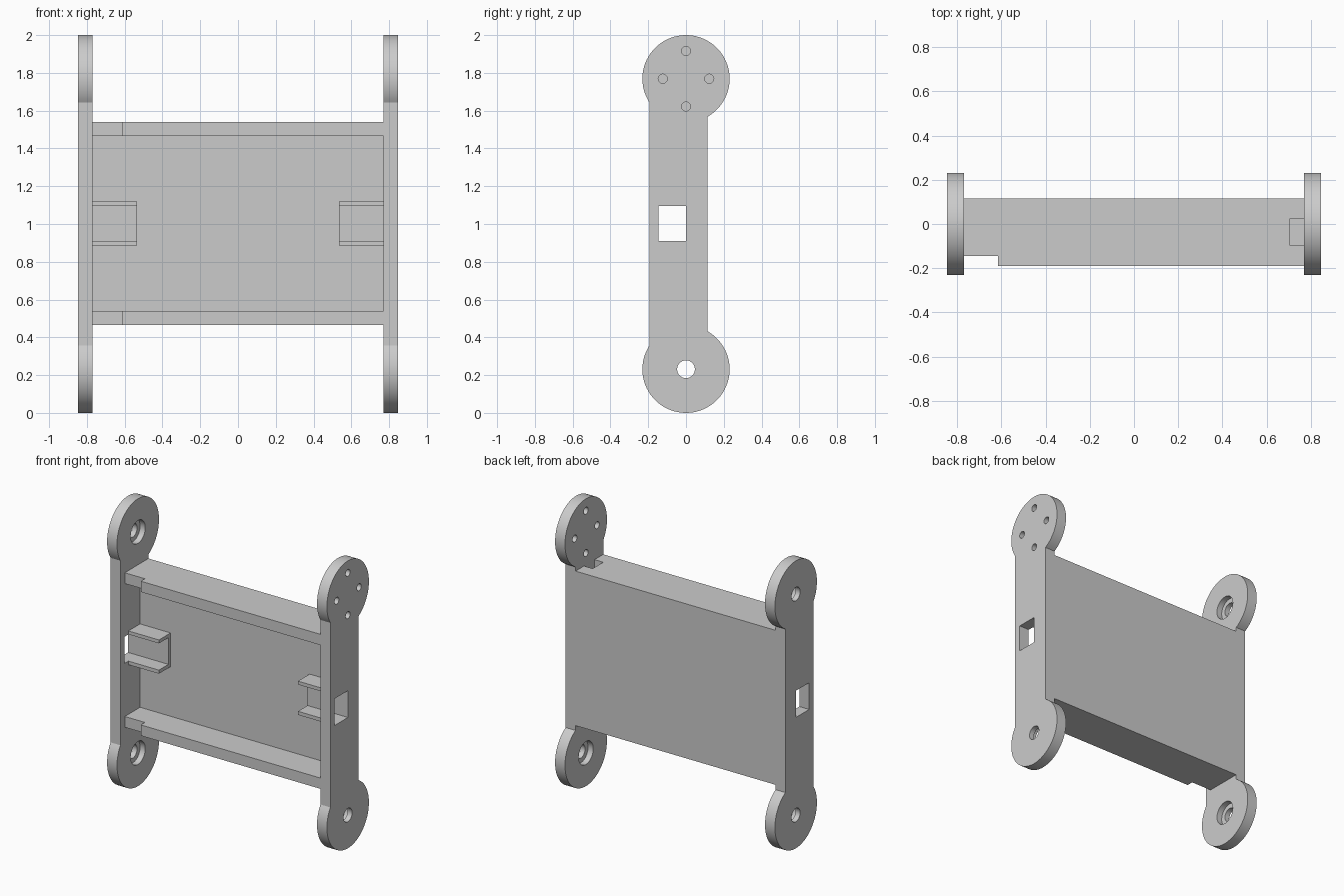
import bpy, bmesh, math
from mathutils import Matrix

cube = bpy.data.objects.get("Cube")
if cube:
    bpy.data.objects.remove(cube, do_unlink=True)

grey = bpy.data.materials.new("light grey")
grey.use_nodes = True
colour = (0.6, 0.6, 0.6, 1)
grey.diffuse_color = colour
grey.node_tree.nodes["Principled BSDF"].inputs["Base Color"].default_value = colour

INNER, OUTER = 0.77, 0.846      # side plate faces
FRONT, BACK = -0.193, 0.115     # strip edges
PANEL = 0.023                   # front face of the back panel
HUB, LOW, HIGH = 0.231, 0.231, 1.769


def finish(bm, name):
    bmesh.ops.recalc_face_normals(bm, faces=bm.faces)
    mesh = bpy.data.meshes.new(name)
    bm.to_mesh(mesh)
    bm.free()
    mesh.materials.append(grey)
    obj = bpy.data.objects.new(name, mesh)
    bpy.context.collection.objects.link(obj)
    return obj


def prism(name, outline, x0, x1):
    """Extrude a (y, z) outline along x."""
    bm = bmesh.new()
    face = bm.faces.new([bm.verts.new((x0, y, z)) for y, z in outline])
    new = bmesh.ops.extrude_face_region(bm, geom=[face])["geom"]
    verts = [v for v in new if isinstance(v, bmesh.types.BMVert)]
    bmesh.ops.translate(bm, verts=verts, vec=(x1 - x0, 0, 0))
    return finish(bm, name)


def box(name, x, y, z):
    return prism(name, [(y[0], z[0]), (y[1], z[0]), (y[1], z[1]), (y[0], z[1])], *x)


def rod(name, x, y, z, radius):
    steps = 48
    ring = [(y + radius * math.cos(i * math.tau / steps),
             z + radius * math.sin(i * math.tau / steps)) for i in range(steps)]
    return prism(name, ring, *x)


def cut(target, cutters):
    for c in cutters:
        mod = target.modifiers.new("cut", "BOOLEAN")
        mod.operation, mod.solver, mod.object = "DIFFERENCE", "EXACT", c
    bpy.context.view_layer.update()
    graph = bpy.context.evaluated_depsgraph_get()
    mesh = bpy.data.meshes.new_from_object(target.evaluated_get(graph))
    target.modifiers.clear()
    target.data = mesh
    for c in cutters:
        bpy.data.objects.remove(c, do_unlink=True)


def plate_outline():
    """A straight strip with a round hub at each end."""
    a0 = math.asin(-math.sqrt(HUB**2 - BACK**2) / HUB)
    a1 = math.pi + math.asin(math.sqrt(HUB**2 - FRONT**2) / HUB)
    n = 56
    arc = [a0 + (a1 - a0) * i / n for i in range(n + 1)]
    top = [(HUB * math.cos(a), HIGH + HUB * math.sin(a)) for a in arc]
    return top + [(y, LOW + HIGH - z) for y, z in reversed(top)]


# Side plates with pivot bores, cable windows and a screw pattern
for side, name in ((1, "left_side_plate"), (-1, "right_side_plate")):
    plate = prism(name, plate_outline(), side * INNER, side * OUTER)
    through = (side * (INNER - 0.05), side * (OUTER + 0.05))
    recess = (side * (INNER - 0.05), side * (INNER + 0.04))
    cutters = [box("cutter", through, (-0.146, 0), (0.91, 1.096))]
    for z in ((LOW,) if side > 0 else (LOW, HIGH)):
        cutters += [rod("cutter", through, 0, z, 0.047),
                    rod("cutter", recess, 0, z, 0.08)]
    if side > 0:
        for dy, dz in ((0.123, 0), (-0.123, 0), (0, 0.147), (0, -0.147)):
            cutters.append(rod("cutter", through, dy, HIGH + dz, 0.024))
    cut(plate, cutters)

# Back panel
box("back_panel", (-INNER, INNER), (PANEL, BACK), (0.465, 1.54))

# Top and bottom walls, stepped back at the right end
for name, z in (("bottom_wall", (0.465, 0.54)), ("top_wall", (1.465, 1.54))):
    wall = box(name, (-INNER, INNER), (FRONT + 0.003, PANEL), z)
    cutters = [box("cutter", (-0.9, -0.615), (-0.3, -0.145), (z[0] - 0.1, z[1] + 0.1))]
    if z[0] > 1:
        cutters.append(box("cutter", (0.703, 0.9), (-0.094, PANEL - 0.001), (1.385, 1.6)))
    cut(wall, cutters)

# Cable channels beside the windows
for side, label in ((1, "left"), (-1, "right")):
    channel = [(-0.105, 0.885), (PANEL, 0.885), (PANEL, 1.12), (-0.105, 1.12),
               (-0.105, 1.096), (0, 1.096), (0, 0.91), (-0.105, 0.91)]
    prism(label + "_cable_channel", channel, side * 0.535, side * INNER)

# Smooth round edges, keep corners sharp
bpy.ops.object.select_all(action="DESELECT")
for obj in bpy.context.scene.objects:
    if obj.type == "MESH" and obj.name.endswith("side_plate"):
        obj.select_set(True)
        bpy.context.view_layer.objects.active = obj
bpy.ops.object.shade_smooth_by_angle(angle=math.radians(30))
